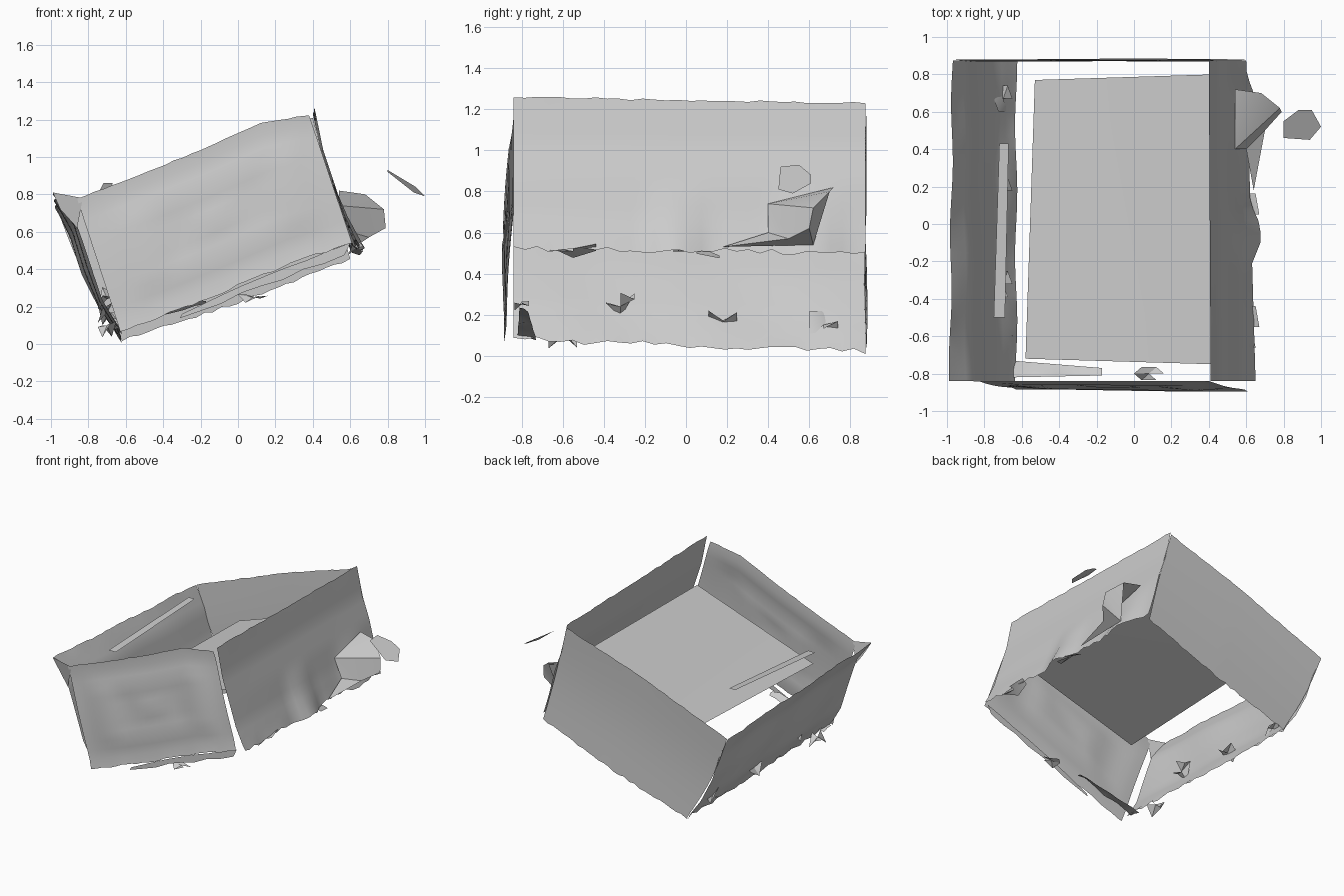
import bpy, math, random
from mathutils import Vector

random.seed(4)
if "Cube" in bpy.data.objects:
    bpy.data.objects.remove(bpy.data.objects["Cube"])

grey = bpy.data.materials.new("plain grey")
grey.use_nodes = True
colour = (0.6, 0.6, 0.6, 1)
grey.diffuse_color = colour
grey.node_tree.nodes["Principled BSDF"].inputs["Base Color"].default_value = colour


def add(name, verts, faces):
    mesh = bpy.data.meshes.new(name)
    mesh.from_pydata(verts, [], faces)
    mesh.materials.append(grey)
    obj = bpy.data.objects.new(name, mesh)
    bpy.context.collection.objects.link(obj)
    bpy.context.view_layer.objects.active = obj
    obj.select_set(True)
    bpy.ops.object.shade_smooth_by_angle(angle=math.radians(30))
    obj.select_set(False)


def along(points, t):
    """Point at fraction t of a polyline with evenly weighted segments."""
    f = t * (len(points) - 1)
    i = min(int(f), len(points) - 2)
    return Vector(points[i]).lerp(Vector(points[i + 1]), f - i)


def grid(name, point, nu, nv, ragged):
    """Surface from point(u, v) with a ragged low edge and a slightly ragged top."""
    verts = []
    for j in range(nv + 1):
        amount = ragged if j == 0 else ragged * 0.4 if j == nv else 0
        for i in range(nu + 1):
            p = point(i / nu, j / nv)
            p.z += random.uniform(-amount, amount)
            verts.append(p)
    w = nu + 1
    add(name, verts, [(j * w + i, j * w + i + 1, (j + 1) * w + i + 1, (j + 1) * w + i)
                      for j in range(nv) for i in range(nu)])


def sheet(name, low, high, bulge=None, ragged=0.0, nu=28, nv=12):
    """Thin sheet between two polylines, pushed by an optional bulge."""
    def point(u, v):
        p = along(low, u).lerp(along(high, u), v)
        return p + bulge(u, v) if bulge else p
    grid(name, point, nu, nv, ragged)


def side_wall(name, front, back, y0, y1, wave, ragged):
    """Loft between an x-z profile at the front and one at the back."""
    def point(u, v):
        x, z = along(front, v).lerp(along(back, v), u)
        y = y0 + (y1 - y0) * u
        return Vector((x + wave(y, v), y, z))
    grid(name, point, 30, 16, ragged)


def hump(t, centre, width):
    return max(0, 1 - abs(t - centre) / width)


def embossing(u, v):
    # rounded rectangles pressed outward, strongest at mid height
    d = max(abs(u - 0.5) * 0.8, abs(v - 0.5))
    return Vector((0, -0.012 * math.sin(math.pi * v) - 0.006 * math.cos(d * 25), 0))


def back_bow(u, v):
    # left edge bows to meet the low side wall
    return Vector((-0.03 * math.sin(math.pi * v) * (1 - u),
                   -0.012 * math.sin(math.pi * v), 0))


# Tilted end walls
sheet("front_wall",
      [(-0.63, -0.88, 0.07), (-0.32, -0.88, 0.18), (-0.05, -0.885, 0.29),
       (0.28, -0.89, 0.43), (0.61, -0.89, 0.54)],
      [(-0.86, -0.835, 0.775), (-0.53, -0.835, 0.905), (-0.2, -0.835, 1.035),
       (0.12, -0.835, 1.18), (0.38, -0.835, 1.225)], embossing, 0.008)
sheet("back_wall",
      [(-0.62, 0.88, 0.02), (0.0, 0.885, 0.22), (0.6, 0.88, 0.45)],
      [(-0.965, 0.88, 0.72), (-0.22, 0.88, 1.01), (0.4, 0.88, 1.21)],
      back_bow, 0.008)

# Long side walls
side_wall("low_side_wall",
          [(-0.63, 0.08), (-0.73, 0.24), (-0.8, 0.44), (-0.87, 0.65), (-0.985, 0.81)],
          [(-0.63, 0.02), (-0.74, 0.18), (-0.83, 0.37), (-0.89, 0.56), (-0.97, 0.72)],
          -0.84, 0.875, lambda y, v: 0.006 * math.sin(9 * y + 5 * v), 0.015)


def ribs(y, v):
    band = min(0.7, hump(y, -0.05, 0.16) + hump(y, 0.6, 0.2))
    return 0.07 * band * max(0, 1 - 2 * v)


side_wall("high_side_wall",
          [(0.65, 0.52), (0.57, 0.69), (0.515, 0.86), (0.455, 1.04), (0.41, 1.26)],
          [(0.6, 0.5), (0.55, 0.67), (0.505, 0.85), (0.445, 1.02), (0.4, 1.23)],
          -0.84, 0.875, ribs, 0.015)

# Sloping inner panel
sheet("inner_panel", [(-0.58, -0.72, 0.585), (0.43, -0.75, 0.91)],
      [(-0.53, 0.77, 0.6), (0.43, 0.8, 0.92)], nu=6, nv=6)

# Loose strips and flaps
add("loose_strip", [(-0.75, -0.5, 0.8), (-0.69, -0.5, 0.8),
                    (-0.67, 0.43, 0.86), (-0.72, 0.43, 0.86)], [(0, 1, 2, 3)])
sheet("front_bottom_flange", [(-0.66, -0.82, 0.1), (-0.17, -0.81, 0.24)],
      [(-0.66, -0.73, 0.08), (-0.17, -0.77, 0.22)], ragged=0.015, nu=8, nv=2)
sheet("front_lower_strip",
      [(-0.31, -0.87, 0.13), (0.13, -0.87, 0.31), (0.57, -0.87, 0.48)],
      [(-0.3, -0.87, 0.16), (0.13, -0.87, 0.36), (0.6, -0.87, 0.54)],
      ragged=0.01, nu=8, nv=1)
add("front_corner_flap",
    [(-0.99, -0.84, 0.81), (-0.83, -0.84, 0.78), (-0.86, -0.84, 0.62),
     (-0.95, -0.79, 0.72)], [(0, 1, 2, 3)])

# Folded flap standing out from the high side, with its underside
add("folded_flap",
    [(0.54, 0.72, 0.82), (0.68, 0.7, 0.8), (0.78, 0.62, 0.72), (0.79, 0.6, 0.62),
     (0.7, 0.5, 0.57), (0.6, 0.4, 0.6), (0.54, 0.4, 0.74), (0.64, 0.18, 0.53),
     (0.64, 0.62, 0.54)],
    [(0, 1, 6), (1, 2, 6), (2, 3, 4), (2, 4, 6), (4, 5, 6), (5, 4, 7),
     (4, 3, 8, 7), (3, 2, 8), (2, 1, 8)])

# Detached chip beside the high side
add("detached_chip",
    [(0.8, 0.46, 0.92), (0.8, 0.55, 0.93), (0.88, 0.61, 0.88), (0.95, 0.61, 0.84),
     (1.0, 0.52, 0.79), (0.94, 0.45, 0.81)], [(0, 5, 4, 3, 2, 1)])


# Crumpled scraps
def scrap(name, centre, size):
    c = Vector(centre)
    ring = [c + Vector((math.cos(a) * size[0], math.sin(a) * size[1],
                        random.uniform(-1, 1) * size[2]))
            for a in (k * math.tau / 6 for k in range(6))]
    add(name, [c] + ring, [(0, k + 1, (k + 1) % 6 + 1) for k in range(5)])


for y, z in ((-0.6, 0.1), (-0.32, 0.24), (0.18, 0.17), (0.67, 0.15)):
    scrap("low_side_scrap", (-0.7, y, z), (0.05, 0.08, 0.07))
for y in (-0.55, 0.05):
    scrap("high_side_scrap", (0.63, y, 0.51), (0.04, 0.13, 0.04))
scrap("bottom_scrap", (0.08, -0.8, 0.25), (0.08, 0.04, 0.03))
